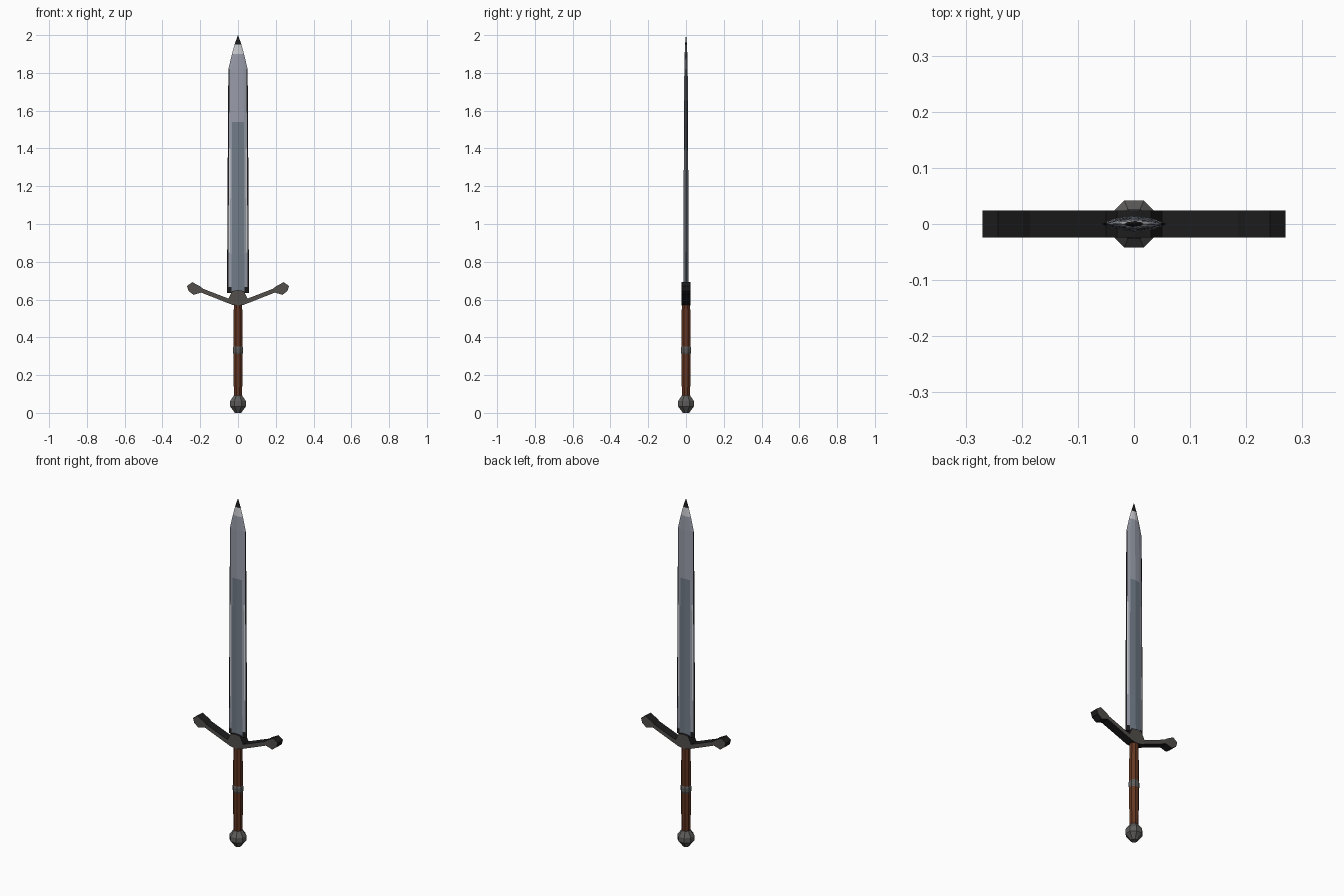
import bpy, bmesh, math

if "Cube" in bpy.data.objects:
    bpy.data.objects.remove(bpy.data.objects["Cube"])


def material(name, rgb):
    m = bpy.data.materials.new(name)
    m.diffuse_color = (*rgb, 1)
    m.use_nodes = True
    m.node_tree.nodes["Principled BSDF"].inputs["Base Color"].default_value = m.diffuse_color
    return m


BLACK = material("blackened edge", (0.012, 0.012, 0.013))
IRON = material("dark iron", (0.085, 0.078, 0.07))
GREY = material("pommel iron", (0.11, 0.108, 0.105))
WOOD = material("brown grip", (0.125, 0.037, 0.016))
STEEL = material("blue steel", (0.165, 0.2, 0.245))
LIGHT = material("light steel", (0.31, 0.33, 0.39))
BRIGHT = material("bright steel", (0.6, 0.61, 0.64))


def finish(name, bm, mats, rule=None):
    bmesh.ops.recalc_face_normals(bm, faces=bm.faces)
    bm.normal_update()
    if rule:
        for i, f in enumerate(bm.faces):
            f.material_index = rule(f.calc_center_median(), f.normal, i)
    me = bpy.data.meshes.new(name)
    bm.to_mesh(me)
    bm.free()
    for m in mats:
        me.materials.append(m)
    ob = bpy.data.objects.new(name, me)
    bpy.context.collection.objects.link(ob)


def loft(bm, rings):
    """Skin a stack of rings and cap both ends."""
    loops = [[bm.verts.new(p) for p in r] for r in rings]
    n = len(loops[0])
    for a, b in zip(loops, loops[1:]):
        for i in range(n):
            bm.faces.new((a[i], a[(i + 1) % n], b[(i + 1) % n], b[i]))
    bm.faces.new(loops[0])
    bm.faces.new(loops[-1])


def lathe(name, profile, mat, n=8):
    bm = bmesh.new()
    k = 1 / math.cos(math.pi / n)
    loft(bm, [[(r * k * math.cos((i + .5) * math.tau / n),
                r * k * math.sin((i + .5) * math.tau / n), z) for i in range(n)]
              for r, z in profile])
    finish(name, bm, [mat])


# Blade: ridged section with narrow dark edges, tapering to the point
def section(w, t, z):
    right = [(1, 0), (.88, .22), (.74, .42), (.58, .65)]
    half = right + [(0, 1)] + [(-x, y) for x, y in right[::-1]]
    pts = half + [(x, -y) for x, y in half[-2:0:-1]]
    return [(x * w, y * t, z) for x, y in pts]


def blade_colour(c, n, i):
    strip = min(i % 8, 7 - i % 8)       # 0 edge, 1 polished line, 2 bevel, 3 centre
    if c.z > 1.95:
        return 0
    if c.z < 0.67:
        return 1 if strip == 3 else 0
    if c.z > 1.88:
        return 3
    if strip == 0:
        return 0 if c.z < 1.82 else 2
    if strip == 1 and 0.85 < c.z < 1.45:
        return 3
    if c.z > 1.54 or strip < 3:
        return 2
    return 1


bm = bmesh.new()
loft(bm, [section(*s) for s in [
    (.058, .014, .635), (.058, .014, .667), (.057, .0135, .85), (.054, .0115, 1.4),
    (.053, .011, 1.54), (.051, .009, 1.82), (.032, .007, 1.90), (.018, .005, 1.95),
    (.0008, .0005, 2.0)]])
finish("blade", bm, [BLACK, STEEL, LIGHT, BRIGHT], blade_colour)

# Crossguard: mirrored outline extruded in depth, rim darker than the faces
half = [(0, .568), (.03, .572), (.195, .637), (.235, .625), (.262, .645), (.27, .672),
        (.242, .692), (.198, .668), (.185, .657), (.05, .605), (.03, .645), (0, .65)]
outline = half + [(-x, z) for x, z in half[-2:0:-1]]
bm = bmesh.new()
loft(bm, [[(x, y, z) for x, z in outline] for y in (-.024, .024)])
finish("crossguard", bm, [IRON, BLACK], lambda c, n, i: 0 if abs(n.y) > .5 else 1)

# Grip, its middle ring, and the faceted pommel
lathe("grip", [(.021, .08), (.024, .20), (.024, .31), (.022, .33), (.024, .35),
               (.024, .46), (.022, .575)], WOOD)
lathe("grip_ring", [(.023, .308), (.027, .32), (.027, .342), (.023, .354)], GREY)
lathe("pommel", [(.018, 0), (.022, .008), (.042, .034), (.042, .062),
                 (.022, .092)], GREY)
